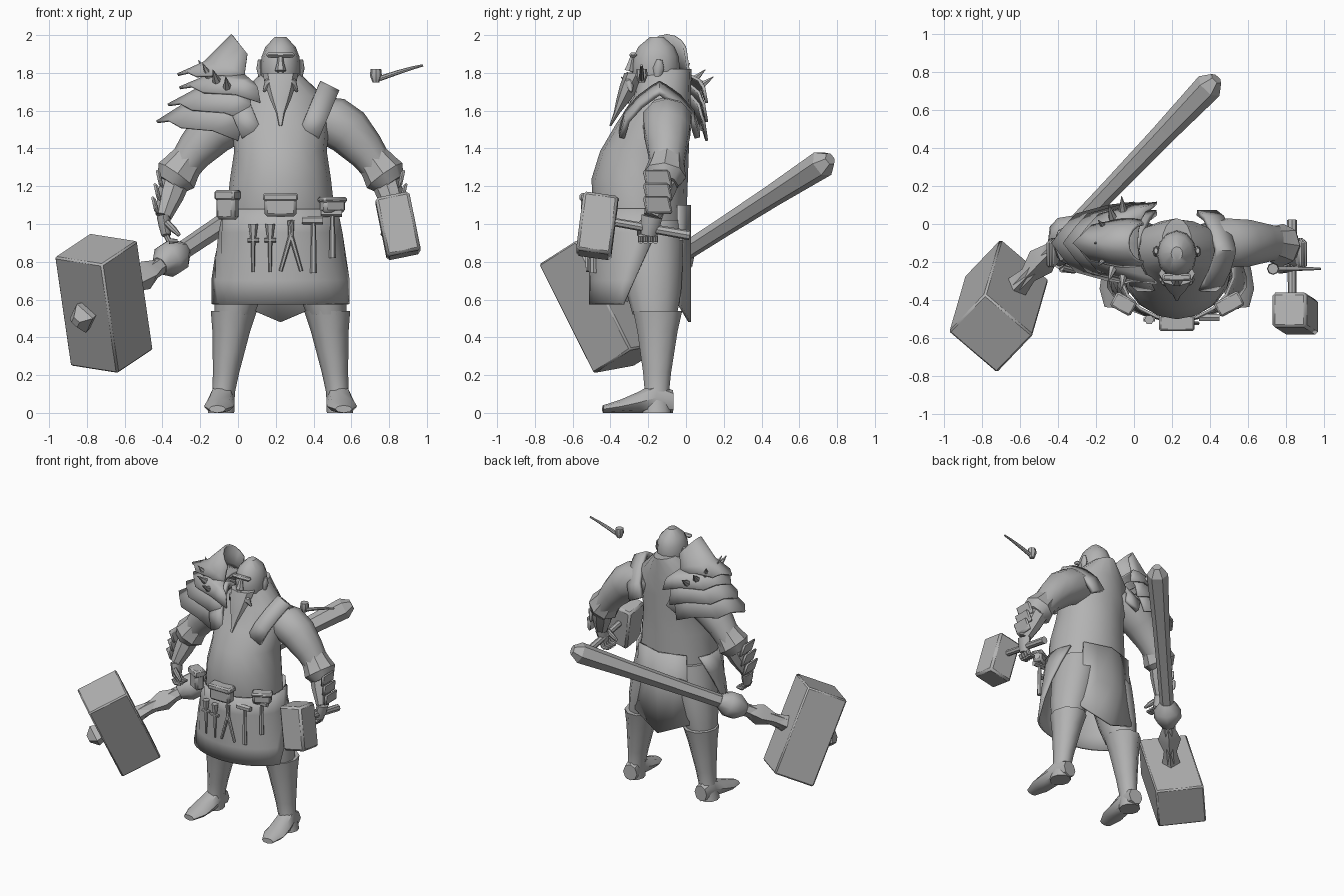
import bpy, bmesh
from math import sin, cos, pi, radians
from mathutils import Vector, Matrix

cube = bpy.data.objects.get("Cube")
if cube:
    bpy.data.objects.remove(cube)

MID = .225          # body centre line
X, Y, Z = Vector((1, 0, 0)), Vector((0, 1, 0)), Vector((0, 0, 1))
parts = []

clay = bpy.data.materials.new("plain_grey")
clay.use_nodes = True
clay.diffuse_color = (.45, .45, .45, 1)
clay.node_tree.nodes["Principled BSDF"].inputs["Base Color"].default_value = clay.diffuse_color


def register(name, mesh):
    obj = bpy.data.objects.new(name, mesh)
    bpy.context.collection.objects.link(obj)
    parts.append(obj)
    return obj


def finish(name, bm):
    bmesh.ops.recalc_face_normals(bm, faces=bm.faces)
    mesh = bpy.data.meshes.new(name)
    bm.to_mesh(mesh)
    bm.free()
    mesh.materials.append(clay)
    return register(name, mesh)


def spin(name, start, end, radii, flat=1, depths=None, bow=Vector(), rest=0,
         sides=8, up=Y, axis=None):
    """Closed tube from start to end through evenly spaced rings.

    flat or depths shape the ring along up, bow bends the path,
    and rest lays the rings above or below the path by their own depth."""
    start, end = Vector(start), Vector(end)
    along = axis or (end - start).normalized()
    side = along.cross(up).normalized()
    lift = side.cross(along)
    depths = depths or [r * flat for r in radii]
    bm = bmesh.new()
    rings = []
    for i, (wide, deep) in enumerate(zip(radii, depths)):
        t = i / (len(radii) - 1)
        centre = start.lerp(end, t) + bow * sin(pi * t) + lift * deep * rest
        turns = [2 * pi * k / sides for k in range(sides)]
        rings.append([bm.verts.new(centre + side * wide * cos(a) + lift * deep * sin(a)) for a in turns])
    for low, high in zip(rings, rings[1:]):
        for k in range(sides):
            following = (k + 1) % sides
            bm.faces.new((low[k], low[following], high[following], high[k]))
    bm.faces.new(rings[0])
    bm.faces.new(rings[-1])
    return finish(name, bm)


def sheet(name, rows, thickness=.015):
    bm = bmesh.new()
    grid = [[bm.verts.new(point) for point in row] for row in rows]
    for low, high in zip(grid, grid[1:]):
        for k in range(len(low) - 1):
            bm.faces.new((low[k], low[k + 1], high[k + 1], high[k]))
    obj = finish(name, bm)
    solid = obj.modifiers.new("thickness", "SOLIDIFY")
    solid.thickness = thickness
    solid.offset = 0
    return obj


def box(name, centre, width, depth, height, bevel=.01):
    bm = bmesh.new()
    frame = Matrix((width, depth, height)).transposed().to_4x4()
    frame.translation = centre
    bmesh.ops.create_cube(bm, size=1, matrix=frame)
    obj = finish(name, bm)
    soft = obj.modifiers.new("soft_edges", "BEVEL")
    soft.width, soft.segments = bevel, 1
    return obj


def mirrored(obj):
    mesh = obj.data.copy()
    mesh.transform(Matrix.Translation(X * 2 * MID) @ Matrix.Scale(-1, 4, X))
    mesh.flip_normals()
    twin = register(obj.name.replace("left", "right"), mesh)
    for source in obj.modifiers:
        copy = twin.modifiers.new(source.name, source.type)
        for setting in ("thickness", "offset", "width", "segments"):
            if hasattr(source, setting):
                setattr(copy, setting, getattr(source, setting))


# Torso and head; the torso rings hang from the line of the back
spin("torso", (MID, 0, .95), (MID, .03, 1.82), [.29, .283, .267, .245, .258, .23, .08],
     depths=[.235, .25, .255, .235, .195, .15, .14], rest=-1, sides=16, axis=Z)
spin("head", (MID, -.165, 1.68), (MID, -.155, 1.99), [.07, .09, .103, .105, .1, .08, .03],
     flat=1.2, sides=12, axis=Z)
spin("nose", (MID, -.3, 1.81), (MID, -.28, 1.9), [.03, .018, .012], sides=6)
box("brow", (MID, -.28, 1.895), X * .15, Y * .04, Z * .025)
spin("beard", (MID, -.26, 1.8), (MID, -.4, 1.52), [.095, .08, .055, .025, .008], flat=.7, axis=Z)

# Limbs and clothing that match on both sides
wrist, knuckles = Vector((.845, -.18, 1.04)), Vector((.83, -.2, .94))
elbow = Vector((.77, -.1, 1.26))
pairs = [
    spin("left_moustache", (MID, -.31, 1.79), (MID + .09, -.29, 1.7), [.02, .025, .006], bow=X * .02),
    spin("left_ear", (MID + .105, -.15, 1.78), (MID + .11, -.14, 1.87), [.012, .02, .01], flat=1.5),
    spin("left_upper_arm", (.36, -.1, 1.6), elbow, [.1, .135, .128, .105, .085],
         bow=Vector((.02, 0, .06)), sides=10),
    spin("left_elbow_cuff", elbow + Vector((-.06, 0, .09)), elbow + Vector((.04, -.02, -.05)),
         [.09, .1, .115, .08]),
    spin("left_forearm", elbow, wrist, [.08, .07, .045]),
    spin("left_palm", wrist, knuckles, [.035, .032, .025], flat=1.6),
    spin("left_thumb", knuckles + Vector((0, -.03, .07)), knuckles + Vector((-.07, -.05, 0)), [.018, .018, .01]),
    spin("left_trouser", (.36, -.19, 1.02), (.47, -.165, .52), [.15, .15, .142, .13, .105],
         flat=1.12, sides=12, axis=Z),
    spin("left_boot", (.472, -.15, .54), (.54, -.155, 0), [.122, .1, .085, .07, .06, .07],
         flat=1.12, sides=10, axis=Z),
    spin("left_foot", (.525, -.07, 0), (.56, -.44, 0), [.055, .065, .075, .08, .045],
         depths=[.06, .08, .055, .035, .02], rest=1, up=Z),
]
for k in range(4):
    joint = knuckles + Y * (k * .026 - .04)
    bend = joint + Vector((-.015, 0, -.03))
    pairs.append(spin("left_finger_%d" % k, joint, bend, [.015, .015]))
    pairs.append(spin("left_fingertip_%d" % k, bend, bend - X * .045, [.015, .01]))
for k in range(3):
    pairs.append(box("left_bracer_plate_%d" % k, (.865 + k * .012, -.15, 1.24 - k * .07),
                     Vector((.025, 0, .01)), Y * .14, Vector((.02, -.02, .09))))

# Shoulder straps arching from chest to back
strap = []
for k in range(9):
    a = pi * k / 8
    middle = Vector((.38 + .1 * sin(a), -.14 - .2 * cos(a) * abs(cos(a)), 1.48 + .24 * sin(a)))
    strap.append([middle + (X - Z / 2) * w for w in (-.05, 0, .05)])
pairs.append(sheet("left_strap", strap, .03))
for part in pairs:
    mirrored(part)

# Apron wraps the front, flaring and opening towards the hem
apron = []
for k in range(5):
    t = k / 4
    turns = [radians(120 - 50 * t) * side / 6 for side in range(-6, 7)]
    apron.append([(MID + (.3 + .083 * t) * sin(a), -.24 - .265 * cos(a), 1.08 - .505 * t) for a in turns])
sheet("apron", apron)

# Pointed cloth behind
cloth = []
for t in (0, .5, 1):
    cloth.append([(MID + (.2 + .03 * t) * s, .02 - .06 * abs(s), 1.1 + (abs(s) * .1 - .62) * t)
                  for s in (-1, -.5, 0, .5, 1)])
sheet("back_cloth", cloth)

# Belt pouches
for name, x, y, w, h in (("right", -.055, -.42, .11, .15), ("middle", MID, -.52, .17, .12),
                         ("left", .5, -.42, .13, .08)):
    lean = (x - MID) * 1.8
    across = Vector((cos(lean), sin(lean), 0))
    inward = across.cross(Z)
    box(name + "_pouch", (x, y, 1.1), across * w, inward * .07, Z * h, .015)
    box(name + "_pouch_flap", (x, y, 1.1 + h * .35), across * w * 1.1, inward * .085, Z * h * .35)


# Hand tools hanging on the apron, placed from a point on its surface
def hang(x, z):
    return Vector((x, -.25 - .275 * (1 - ((x - MID) / .36) ** 2) ** .5, z))


def bar(name, start, end, radii):
    spin(name, start, end, radii, sides=6)


for name, x in (("chisel", .08), ("awl", .17)):
    guard = hang(x, .915)
    bar(name + "_grip", guard + Z * .085, guard, [.026, .014])
    bar(name + "_guard", guard - X * .03, guard + X * .03, [.012, .012])
    bar(name + "_blade", guard, guard - Z * .17, [.012, .008])
rivet = hang(.28, .94)
for s in (-1, 1):
    spin("pliers_jaw", rivet, rivet + X * s * .01 + Z * .08, [.014, .008], bow=X * s * .025)
    bar("pliers_handle", rivet, rivet + X * s * .055 - Z * .19, [.013, .01])
for name, x, top, length in (("claw_hammer", .4, 1.02, .28), ("mallet", .5, 1.06, .24)):
    head = hang(x, top)
    bar(name + "_handle", head, head - Z * length, [.012, .018])
    bar(name + "_head", head - X * .06, head + X * .05, [.022, .022])


# Layered shoulder armour: each layer spreads from an inner to an outer arch
def arch(tip, corner, reach, jag):
    row = []
    for k in range(-4, 5):
        a = k * pi / 8
        point = Vector(corner).lerp(Vector(tip), cos(a)) + (X + Z / 2) * jag * (k % 2)
        row.append(point + Y * (reach * sin(a) - .1))
    return row


def layer(name, tip, corner, outer_tip, outer_corner, bulge, reach=.18):
    inner = arch(tip, corner, reach, 0)
    outer = arch(outer_tip, outer_corner, reach + .03, .03)
    middle = [(a + b) / 2 + Z * bulge for a, b in zip(inner, outer)]
    sheet(name, [inner, middle, outer])


for k, level in enumerate(("low", "middle", "high")):
    layer("shoulder_plate_" + level, (-.05 + .035 * k, 0, 1.72 + .04 * k), (.05 + .02 * k, 0, 1.58 + .08 * k),
          (-.43 + .06 * k, 0, 1.54 + .09 * k), (.06 * k, 0, 1.44 + .1 * k), .03)
layer("shoulder_collar", (-.03, 0, 2), (.05, 0, 1.9), (-.32, 0, 1.79), (.02, 0, 1.76), -.04, .1)
for k in range(7):
    a = radians(25 * k - 75)
    base = Vector((-.02 - .14 * cos(a), -.1 + .17 * sin(a), 1.7 + .08 * cos(a)))
    thorn = Vector((-.4 * cos(a), sin(a), .7)).normalized()
    bar("shoulder_spike_%d" % k, base, base + thorn * .1, [.025, .002])

# Great hammer: a squared head on a long tapering shaft
core, butt = Vector((-.71, -.43, .58)), Vector((.41, .74, 1.33))
aim = (core - butt).normalized()
box("great_hammer_head", core, Vector((.253, -.216, -.04)), Vector((-.084, -.29, .578)), aim * .304)


def on_shaft(name, near, far, radii, sides):
    spin("great_hammer_" + name, core + aim * near, core + aim * far, radii, sides=sides, up=Z)


on_shaft("shaft", -1.76, -.15, [.075, .06, .052, .048, .045], 6)
on_shaft("butt", -1.82, -1.76, [.035, .075], 6)
on_shaft("socket", -.46, -.14, [.04, .08, .045, .065], 4)
on_shaft("knob", -.67, -.47, [.05, .095, .095, .05], 8)
on_shaft("end", .14, .24, [.07, .085, .03], 4)

# Small hammer in the left hand
box("hand_hammer_head", (.847, -.47, .99), Vector((.18, 0, .037)), Vector((0, -.185, .026)),
    Vector((.063, -.04, -.31)), .015)
spin("hand_hammer_handle", (.83, -.38, 1.01), (.83, .02, .94), [.022, .026], up=Z)

# Smoking pipe
bowl = Vector((.73, -.235, 1.75))
spin("pipe_bowl", bowl, bowl + Z * .07, [.018, .032, .028])
spin("pipe_stem", bowl + X * .02 + Z * .02, bowl + X * .25 + Z * .09, [.014, .012, .009, .006],
     bow=Vector((.02, 0, .01)))

# Smooth shading with kept edges
bpy.ops.object.select_all(action="DESELECT")
for part in parts:
    part.select_set(True)
bpy.context.view_layer.objects.active = parts[0]
bpy.ops.object.shade_smooth_by_angle(angle=radians(42))
